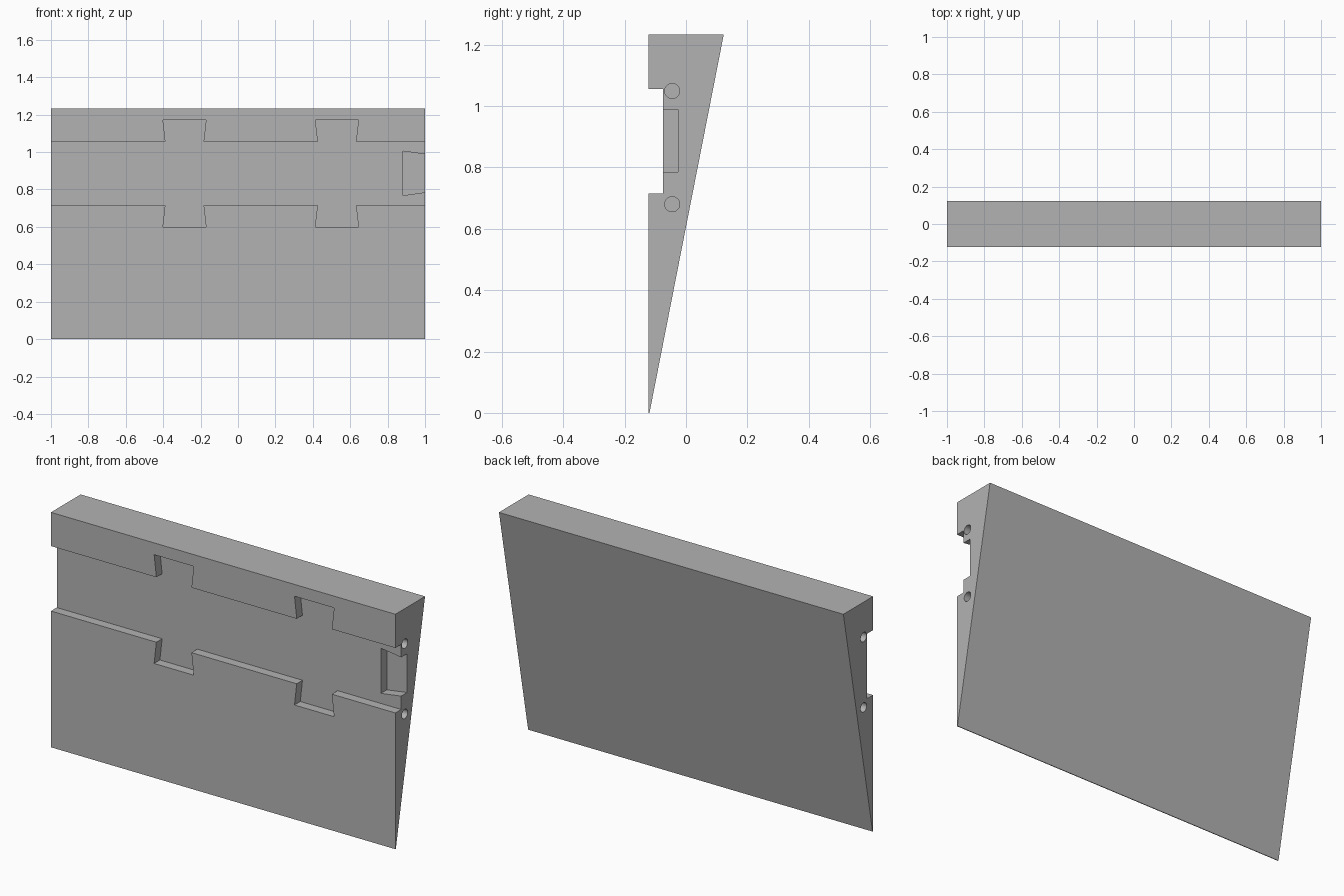
import bpy, bmesh, math
from mathutils import Matrix

if "Cube" in bpy.data.objects:
    bpy.data.objects.remove(bpy.data.objects["Cube"])

grey = bpy.data.materials.new("grey")
grey.diffuse_color = (0.45, 0.45, 0.45, 1)
grey.use_nodes = True
grey.node_tree.nodes["Principled BSDF"].inputs["Base Color"].default_value = grey.diffuse_color


def prism(name, points, place, start, end):
    """Extrude a 2D outline from start to end; place maps (a, b, depth) to xyz."""
    bm = bmesh.new()
    face = bm.faces.new([bm.verts.new(place(a, b, start)) for a, b in points])
    new = bmesh.ops.extrude_face_region(bm, geom=[face])["geom"]
    shift = place(0, 0, end - start)
    bmesh.ops.translate(bm, vec=shift, verts=[v for v in new if isinstance(v, bmesh.types.BMVert)])
    bmesh.ops.recalc_face_normals(bm, faces=bm.faces)
    return finish(name, bm)


def finish(name, bm):
    mesh = bpy.data.meshes.new(name)
    bm.to_mesh(mesh)
    bm.free()
    mesh.materials.append(grey)
    obj = bpy.data.objects.new(name, mesh)
    bpy.context.collection.objects.link(obj)
    return obj


def along_x(y, z, x):
    return (x, y, z)


def along_y(x, z, y):
    return (x, y, z)


# Tapered panel with a thin bottom edge
panel = prism("wedge_panel", [(-0.123, 0), (-0.119, 0), (0.123, 1.233), (-0.123, 1.233)], along_x, -1, 1)

# Front channel with flared dovetail notches above and below
low, high, reach = 0.715, 1.056, 0.115
upper = [(-1.1, high)]
for centre in (-0.286, 0.529):
    upper += [(centre - 0.102, high), (centre - 0.115, high + reach),
              (centre + 0.115, high + reach), (centre + 0.102, high)]
upper.append((1.1, high))
lower = [(x, low + high - z) for x, z in reversed(upper)]
cutters = [prism("channel_cutter", upper + lower, along_y, -0.2, -0.075)]

# Dovetail pocket at the right end of the channel
pocket = [(0.882, 0.768), (1.082, 0.797), (1.082, 0.977), (0.882, 1.005)]
cutters.append(prism("pocket_cutter", pocket, along_y, -0.1, -0.026))

# Blind pin holes in both ends
for side in (-1, 1):
    for z in (0.68, 1.049):
        bm = bmesh.new()
        bmesh.ops.create_cone(bm, cap_ends=True, segments=32, radius1=0.0245, radius2=0.0245, depth=0.24,
                              matrix=Matrix.Translation((side, -0.045, z)) @ Matrix.Rotation(math.pi / 2, 4, 'Y'))
        for f in bm.faces:
            f.smooth = len(f.verts) == 4
        cutters.append(finish("pin_hole_cutter", bm))

for cutter in cutters:
    cutter.hide_render = True
    cutter.hide_set(True)
    cut = panel.modifiers.new(cutter.name, 'BOOLEAN')
    cut.operation = 'DIFFERENCE'
    cut.solver = 'EXACT'
    cut.object = cutter

# Apply the cuts and keep the edges crisp
bpy.context.view_layer.objects.active = panel
panel.select_set(True)
for name in [m.name for m in panel.modifiers]:
    bpy.ops.object.modifier_apply(modifier=name)
bpy.ops.object.shade_smooth_by_angle(angle=math.radians(30))
for cutter in cutters:
    bpy.data.objects.remove(cutter)
